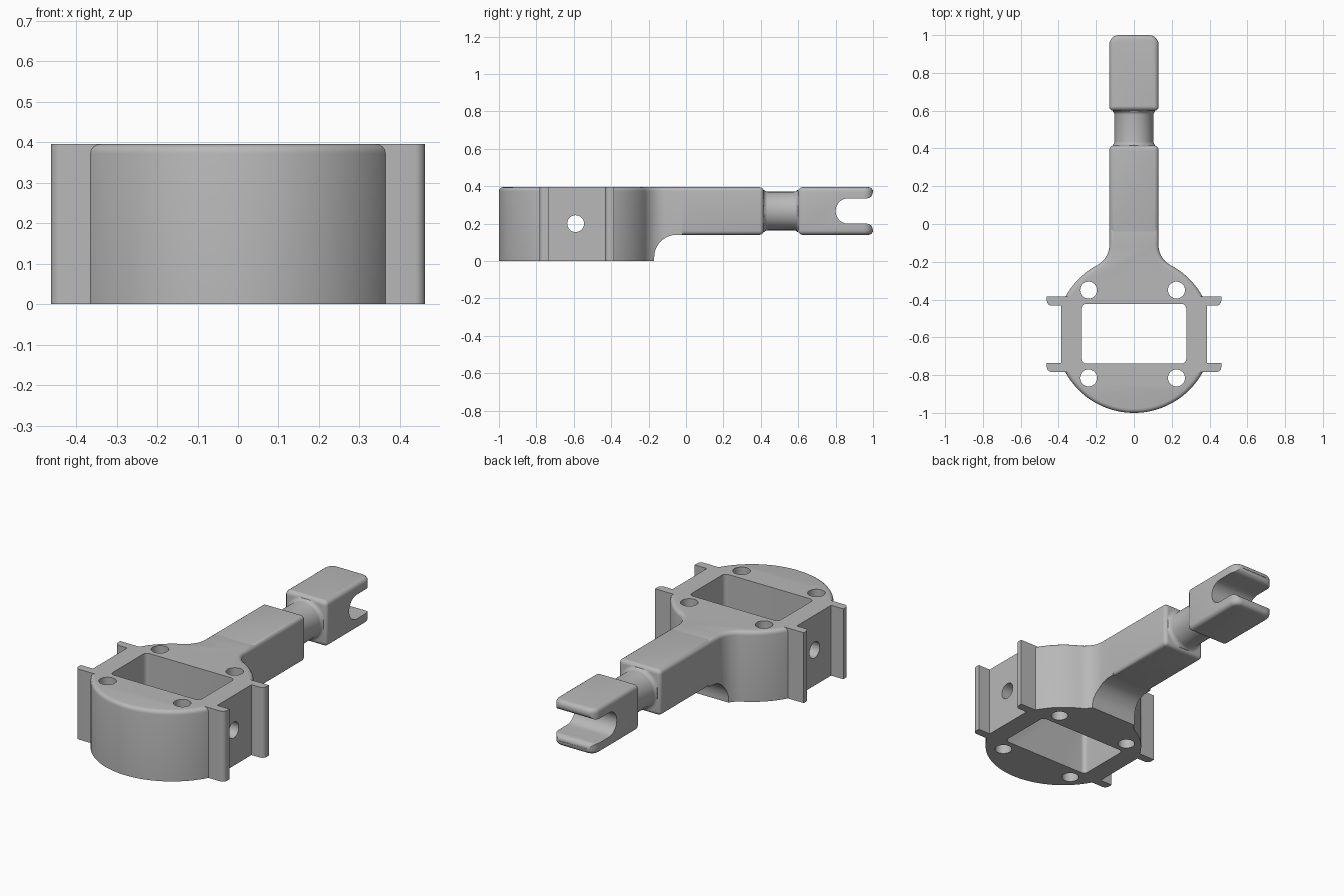
import bpy, bmesh
from math import pi, cos, sin, atan2, sqrt, radians

cube = bpy.data.objects.get("Cube")
if cube:
    bpy.data.objects.remove(cube, do_unlink=True)

grey = bpy.data.materials.new("plain grey")
grey.use_nodes = True
grey.diffuse_color = (0.48, 0.48, 0.48, 1)
grey.node_tree.nodes["Principled BSDF"].inputs["Base Color"].default_value = (0.48, 0.48, 0.48, 1)

TOP = 0.395      # height of the part
LOW = 0.14       # underside of the arm
MID = (TOP + LOW) / 2
CY = -0.585      # centre of the round body
R = 0.415
HALF = 0.13      # half width of the arm


def arc(cx, cy, r, a0, a1, n=8):
    return [(cx + r * cos(a0 + (a1 - a0) * i / n), cy + r * sin(a0 + (a1 - a0) * i / n))
            for i in range(n + 1)]


def rounded(x0, x1, y0, y1, front, back):
    """Rectangle outline with its own corner radius at the front and the back."""
    pts = []
    for cx, cy, r, a in ((x1, y1, back, 0), (x0, y1, back, pi / 2),
                         (x0, y0, front, pi), (x1, y0, front, 1.5 * pi)):
        if r:
            sx, sy = (-1 if cx == x1 else 1), (-1 if cy == y1 else 1)
            pts += arc(cx + sx * r, cy + sy * r, r, a, a + pi / 2, 6)
        else:
            pts.append((cx, cy))
    return pts


def make(name, bm):
    bmesh.ops.recalc_face_normals(bm, faces=bm.faces)
    mesh = bpy.data.meshes.new(name)
    bm.to_mesh(mesh)
    bm.free()
    mesh.materials.append(grey)
    ob = bpy.data.objects.new(name, mesh)
    bpy.context.collection.objects.link(ob)
    return ob


def prism(name, pts, lo, hi, axis="Z", bevel_top=0, bevel_low=0):
    """Extrude an outline along an axis, rounding the rims when asked."""
    bm = bmesh.new()
    place = (lambda p, h: (p[0], p[1], h)) if axis == "Z" else (lambda p, h: (h, p[0], p[1]))
    low = [bm.verts.new(place(p, lo)) for p in pts]
    top = [bm.verts.new(place(p, hi)) for p in pts]
    caps = [bm.faces.new(low), bm.faces.new(top)]
    for i in range(len(pts)):
        j = (i + 1) % len(pts)
        bm.faces.new((low[i], low[j], top[j], top[i]))
    bmesh.ops.recalc_face_normals(bm, faces=bm.faces)
    for cap, size in zip(caps, (bevel_low, bevel_top)):
        if size:
            bmesh.ops.bevel(bm, geom=list(cap.edges), offset=size, segments=4,
                            profile=0.5, affect="EDGES")
    return make(name, bm)


def combine(ob, tools, operation):
    """Apply booleans and remove the tools."""
    for tool in tools:
        mod = ob.modifiers.new("cut", "BOOLEAN")
        mod.operation, mod.solver, mod.object = operation, "EXACT", tool
        tool.hide_render = True
    bpy.context.view_layer.update()
    graph = bpy.context.evaluated_depsgraph_get()
    mesh = bpy.data.meshes.new_from_object(ob.evaluated_get(graph))
    ob.modifiers.clear()
    ob.data = mesh
    for tool in tools:
        bpy.data.objects.remove(tool, do_unlink=True)


# Round body flaring into the root of the arm
flare = 0.12
dx = HALF + flare
dy = sqrt((R + flare) ** 2 - dx ** 2)
turn = atan2(dy, dx)
side = [(HALF, -0.02)] + arc(dx, CY + dy, flare, pi, pi + turn, 10)
side += arc(0, CY, R, turn, -pi / 2, 48)[1:]
side = [(min(x, 0.37), y) for x, y in side]
outline = side + [(-x, y) for x, y in reversed(side[:-1])]
body = prism("round_body", outline, 0, TOP, bevel_top=0.022)

# Hollow under the arm root, with a quarter-round
under = [(0.1, -0.1), (-0.17, -0.1)] + arc(-0.05, 0.02, 0.12, pi, pi / 2, 12) + [(0.1, LOW)]
combine(body, [prism("arm_underside_cutter", under, -0.6, 0.6, "X")], "DIFFERENCE")

# Flat sides and the four side flanges
flats = prism("flat_sides", rounded(-0.386, 0.386, -0.76, -0.41, 0, 0), 0, TOP)
flanges = [prism("flange", rounded(-0.462, 0.462, y, y + 0.047, 0.025, 0), 0, TOP)
           for y in (-0.783, -0.432)]
combine(body, [flats] + flanges, "UNION")

# Pocket, four screw holes and the cross hole
cutters = [prism("pocket_cutter", rounded(-0.277, 0.277, -0.739, -0.423, 0.025, 0.025), -0.1, 0.5)]
for x in (-0.24, 0.225):
    for y in (-0.35, -0.815):
        cutters.append(prism("screw_cutter", arc(x, y, 0.045, 0, 2 * pi, 32)[:-1], -0.1, 0.5))
cutters.append(prism("cross_hole_cutter", arc(-0.59, 0.2, 0.045, 0, 2 * pi, 32)[:-1], -0.6, 0.6, "X"))
combine(body, cutters, "DIFFERENCE")

# Straight arm
arm = prism("arm", rounded(-HALF, HALF, -0.06, 0.415, 0, 0.022), LOW, TOP,
            bevel_top=0.022, bevel_low=0.022)

# Forked head with a round-bottomed slot that flares at the mouth
head = prism("forked_head", rounded(-HALF, HALF, 0.6, 1, 0.02, 0.05), LOW, TOP,
             bevel_top=0.024, bevel_low=0.024)
h = 0.068
upper = arc(0.8 + h, 0, h, pi, pi / 2, 12) + arc(0.968, h + 0.03, 0.03, -pi / 2, 0, 6)
upper.append((1.1, h + 0.03))
slot = [(y, MID + z) for y, z in upper] + [(y, MID - z) for y, z in reversed(upper[1:])]
combine(head, [prism("slot_cutter", slot, -0.3, 0.3, "X")], "DIFFERENCE")

# Round neck between arm and head, filleted at both ends
fillet, neck_r = 0.022, 0.103
curve = arc(0.415 + fillet, neck_r + fillet, fillet, pi, 1.5 * pi, 5)
curve += [(1.015 - y, r) for y, r in reversed(curve)]
bm = bmesh.new()
N = 48
rings = [[bm.verts.new((min(max(r * cos(a * 2 * pi / N), -0.112), 0.112), y,
                        MID + min(max(r * sin(a * 2 * pi / N), -0.112), 0.112)))
          for a in range(N)] for y, r in curve]
for a, b in zip(rings, rings[1:]):
    for i in range(N):
        bm.faces.new((a[i], a[(i + 1) % N], b[(i + 1) % N], b[i]))
bm.faces.new(rings[0])
bm.faces.new(rings[-1])
neck = make("neck", bm)

# Smooth shading with sharp edges kept
for ob in (body, arm, head, neck):
    bpy.ops.object.select_all(action="DESELECT")
    ob.select_set(True)
    bpy.context.view_layer.objects.active = ob
    bpy.ops.object.shade_smooth_by_angle(angle=radians(30))
